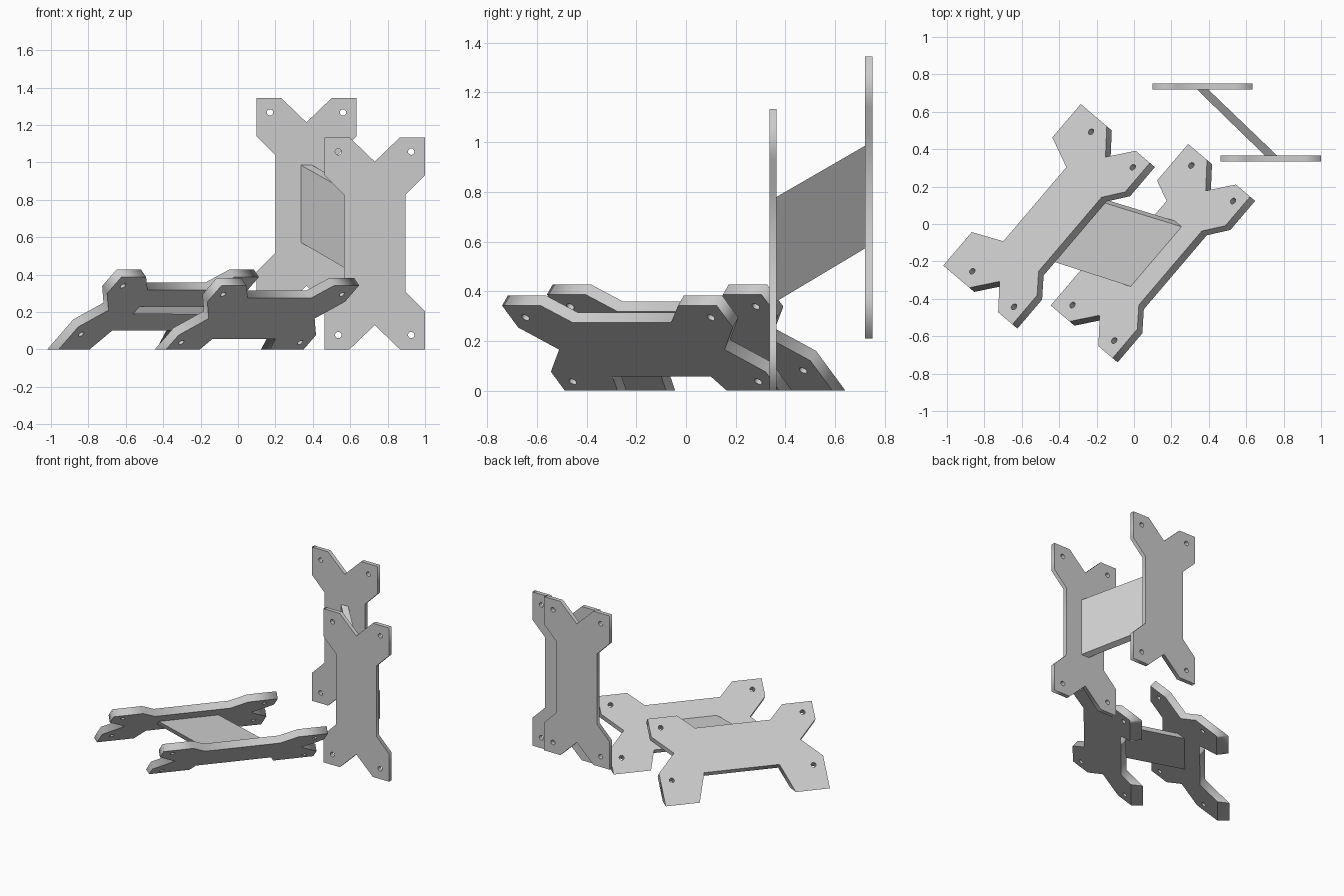
import bpy, bmesh, math
from mathutils import Vector, Matrix

if "Cube" in bpy.data.objects:
    bpy.data.objects.remove(bpy.data.objects["Cube"])

grey = bpy.data.materials.new("plain_grey")
grey.diffuse_color = (0.6, 0.6, 0.6, 1)
grey.use_nodes = True
grey.node_tree.nodes["Principled BSDF"].inputs["Base Color"].default_value = grey.diffuse_color


def frame(a, b, n, origin):
    """Matrix taking (across, along, outward) to the world."""
    m = Matrix((a, b, n)).transposed().to_4x4()
    m.translation = origin
    return m


def finish(name, bm, matrix, cut_at_floor=False):
    bm.transform(matrix)
    bmesh.ops.remove_doubles(bm, verts=bm.verts, dist=0.0005)
    if cut_at_floor:
        geom = bm.verts[:] + bm.edges[:] + bm.faces[:]
        res = bmesh.ops.bisect_plane(bm, geom=geom, plane_co=(0, 0, 0),
                                     plane_no=(0, 0, 1), clear_inner=True)
        rim = [e for e in res["geom_cut"] if isinstance(e, bmesh.types.BMEdge)]
        bmesh.ops.holes_fill(bm, edges=rim, sides=0)
    bmesh.ops.recalc_face_normals(bm, faces=bm.faces)
    me = bpy.data.meshes.new(name)
    bm.to_mesh(me)
    bm.free()
    me.materials.append(grey)
    bpy.context.collection.objects.link(bpy.data.objects.new(name, me))


def plate(name, matrix, thick, foot=0.0):
    """Four-armed plate with a hole in each arm; foot lengthens the -across arms."""
    quarter = [(0.165, 0.26), (0.268, 0.363), (0.268, 0.567), (0.135, 0.567)]
    right = [(x, -y) for x, y in reversed(quarter)] + quarter
    left = [(-x, -y) for x, y in right]
    if foot:
        # lower arms run straight on to the floor
        left = [(x - foot, y) if x < -0.26 else (x, y) for x, y in left]
    outline = right + [(0, 0.437)] + left + [(0, -0.437)]
    loops = [outline]
    for sx in (-1, 1):
        for sy in (-1, 1):
            loops.append([(sx * 0.195 + 0.017 * math.cos(k * math.pi / 8),
                           sy * 0.49 + 0.017 * math.sin(k * math.pi / 8))
                          for k in range(16)])
    cu = bpy.data.curves.new(name, 'CURVE')
    cu.dimensions = '2D'
    cu.fill_mode = 'BOTH'
    cu.extrude = thick / 2
    for pts in loops:
        sp = cu.splines.new('POLY')
        sp.points.add(len(pts) - 1)
        for p, (x, y) in zip(sp.points, pts):
            p.co = (x, y, 0, 1)
        sp.use_cyclic_u = True
    ob = bpy.data.objects.new(name + "_outline", cu)
    bpy.context.collection.objects.link(ob)
    bpy.context.view_layer.update()
    me = bpy.data.meshes.new_from_object(ob.evaluated_get(bpy.context.evaluated_depsgraph_get()))
    bm = bmesh.new()
    bm.from_mesh(me)
    bpy.data.objects.remove(ob)
    bpy.data.curves.remove(cu)
    bpy.data.meshes.remove(me)
    finish(name, bm, matrix, foot > 0)


def web(name, matrix, start, end):
    """Slanted sheet joining the facing sides of two plates."""
    bm = bmesh.new()
    ends = []
    for h, a0, a1, b0, b1 in ((start, -0.03, 0.035, -0.207, 0.213),
                              (end, -0.395, -0.335, 0.005, 0.418)):
        ends.append([bm.verts.new(p) for p in
                     ((a0, b0, h), (a1, b0, h), (a1, b1, h), (a0, b1, h))])
    p, q = ends
    bm.faces.new(p)
    bm.faces.new(q)
    for i in range(4):
        j = (i + 1) % 4
        bm.faces.new((p[i], p[j], q[j], q[i]))
    finish(name, bm, matrix)


def bracket(name, a, b, n, origin, spacing, thick, foot=(0, 0)):
    """Two plates shifted against each other and the web between them."""
    a, b, n, origin = map(Vector, (a, b, n, origin))
    plate(name + "_near_plate", frame(a, b, n, origin), thick, foot[0])
    far = origin - a * 0.365 + b * 0.21 + n * spacing
    plate(name + "_far_plate", frame(a, b, n, far), thick, foot[1])
    web(name + "_web", frame(a, b, n, origin), thick / 2, spacing - thick / 2)


# Standing bracket
bracket("standing", (1, 0, 0), (0, 0, 1), (0, 1, 0), (0.731, 0.35, 0.567), 0.385, 0.03)

# Leaning bracket, its lower arms cut level with the floor
tilt = math.radians(41.3)
c, s = math.cos(tilt), math.sin(tilt)
u = Vector((0.648, 0.761, 0)).normalized()
w = Vector((u.y, -u.x, 0))
across = w * c + Vector((0, 0, s))
normal = -w * s + Vector((0, 0, c))
thick = 0.053
centre = Vector((0.10, -0.155, 0.205)) - normal * thick / 2
bracket("leaning", across, -u, normal, centre, 0.38, thick, (0.2, 0.2))
